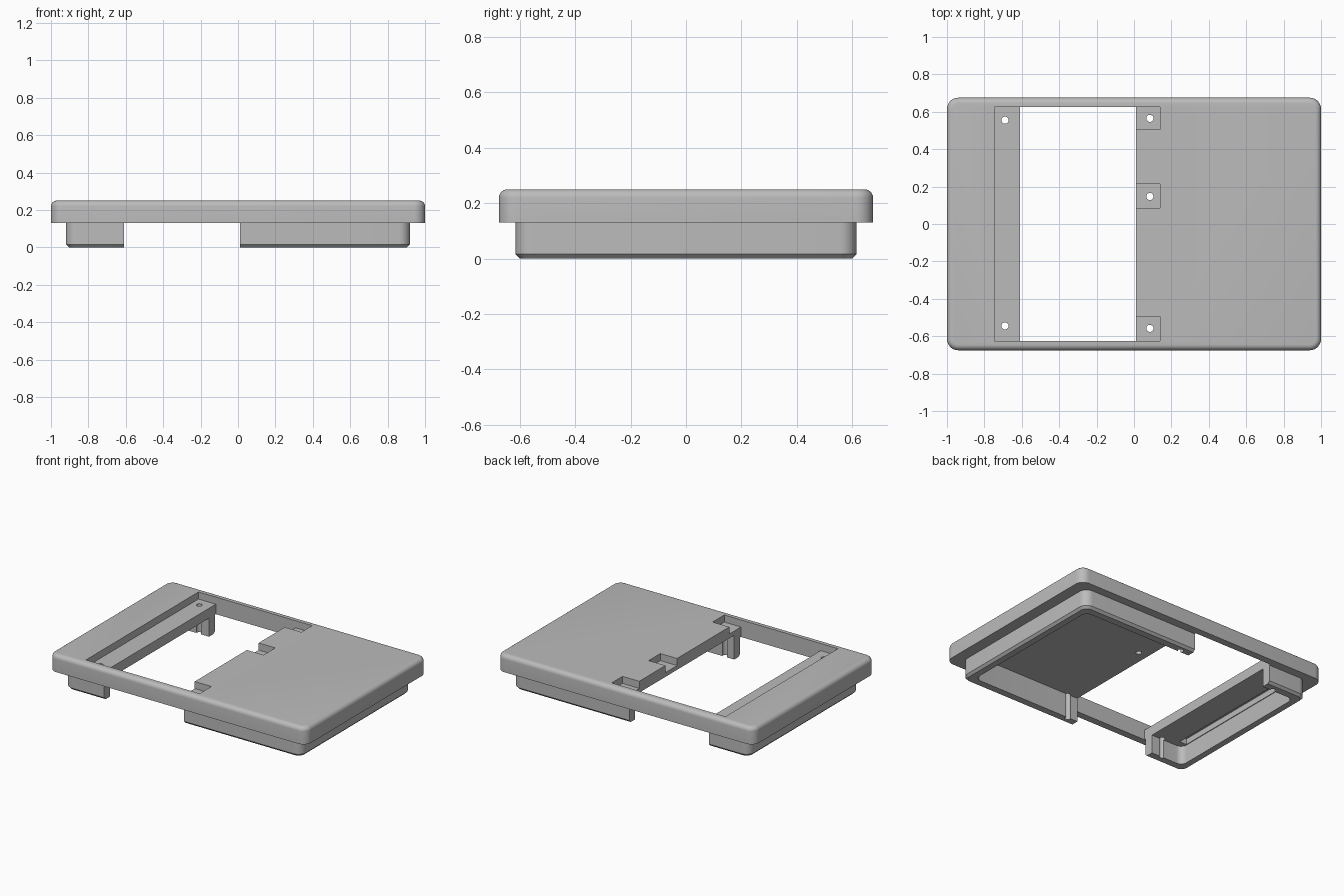
import bpy, bmesh, math

cube = bpy.data.objects.get("Cube")
if cube:
    bpy.data.objects.remove(cube, do_unlink=True)

grey = bpy.data.materials.new("matte grey")
grey.use_nodes = True
colour = (0.5, 0.5, 0.5, 1)
grey.diffuse_color = colour
grey.node_tree.nodes["Principled BSDF"].inputs["Base Color"].default_value = colour


def rounded_rect(x0, x1, y0, y1, radius, steps=8):
    """Counter-clockwise outline with rounded corners."""
    centres = [(x1 - radius, y1 - radius), (x0 + radius, y1 - radius),
               (x0 + radius, y0 + radius), (x1 - radius, y0 + radius)]
    points = []
    for i, (cx, cy) in enumerate(centres):
        for k in range(steps + 1):
            a = (i + k / steps) * math.pi / 2
            points.append((cx + radius * math.cos(a), cy + radius * math.sin(a)))
    return points


def stack(name, layers):
    """Closed solid through a list of (outline, height) layers."""
    bm = bmesh.new()
    rings = [[bm.verts.new((x, y, z)) for x, y in outline] for outline, z in layers]
    n = len(rings[0])
    for low, high in zip(rings, rings[1:]):
        for i in range(n):
            j = (i + 1) % n
            bm.faces.new((low[i], low[j], high[j], high[i]))
    bm.faces.new(rings[0][::-1])
    bm.faces.new(rings[-1])
    mesh = bpy.data.meshes.new(name)
    bm.to_mesh(mesh)
    bm.free()
    mesh.materials.append(grey)
    obj = bpy.data.objects.new(name, mesh)
    bpy.context.collection.objects.link(obj)
    return obj


def box(x0, x1, y0, y1, z0, z1):
    outline = [(x0, y0), (x1, y0), (x1, y1), (x0, y1)]
    return stack("cutter", [(outline, z0), (outline, z1)])


def rounded_box(x0, x1, y0, y1, z0, z1, radius):
    outline = rounded_rect(x0, x1, y0, y1, radius)
    return stack("cutter", [(outline, z0), (outline, z1)])


# Lower skirt and wider cover as one solid, with softened top edge
W, D, H, STEP = 1.0, 0.675, 0.25, 0.13
SW, SD = 0.92, 0.615


def cover(inset):
    return rounded_rect(-W + inset, W - inset, -D + inset, D - inset, 0.06 - inset)


def skirt(inset):
    return rounded_rect(-SW + inset, SW - inset, -SD + inset, SD - inset, 0.06 - inset)


layers = [(skirt(0.016), 0), (skirt(0), 0.016), (skirt(0), STEP), (cover(0), STEP)]
fillet = 0.03
for k in range(7):
    a = k / 6 * math.pi / 2
    layers.append((cover(fillet * (1 - math.cos(a))), H - fillet + fillet * math.sin(a)))
body = stack("cover_body", layers)

X0, X1, OPEN_Y = -0.61, 0.01, 0.625
cutters = [
    # hollow underside
    rounded_box(-0.3, 0.86, -0.55, 0.55, -0.1, 0.17, 0.045),
    rounded_box(-0.86, -0.2, -0.55, 0.55, -0.1, STEP, 0.045),
    box(-0.855, -0.8, -0.5, 0.5, 0.1, 0.17),
    # window through the cover
    box(X0, X1, -OPEN_Y, OPEN_Y, -0.2, 0.5),
    # sunken mounting ledge
    box(-0.745, -0.5, -OPEN_Y, OPEN_Y, 0.2, 0.5),
]
# sunken mounting pads
for low, high in ((-0.625, -0.495), (0.085, 0.215), (0.505, 0.625)):
    cutters.append(box(-0.1, 0.14, low, high, 0.2, 0.5))
# screw holes
for x, y in ((-0.69, 0.555), (-0.69, -0.545), (0.085, 0.565), (0.085, 0.147), (0.085, -0.558)):
    r = 0.019
    cutters.append(rounded_box(x - r, x + r, y - r, y + r, -0.2, 0.5, r * 0.99))

bpy.context.view_layer.objects.active = body
for cutter in cutters:
    cutter.hide_render = True
    mod = body.modifiers.new("cut", "BOOLEAN")
    mod.operation = "DIFFERENCE"
    mod.solver = "EXACT"
    mod.object = cutter
    bpy.ops.object.modifier_apply(modifier=mod.name)
    bpy.data.objects.remove(cutter, do_unlink=True)

bpy.ops.object.select_all(action="DESELECT")
body.select_set(True)
bpy.ops.object.shade_smooth_by_angle(angle=math.radians(30))
